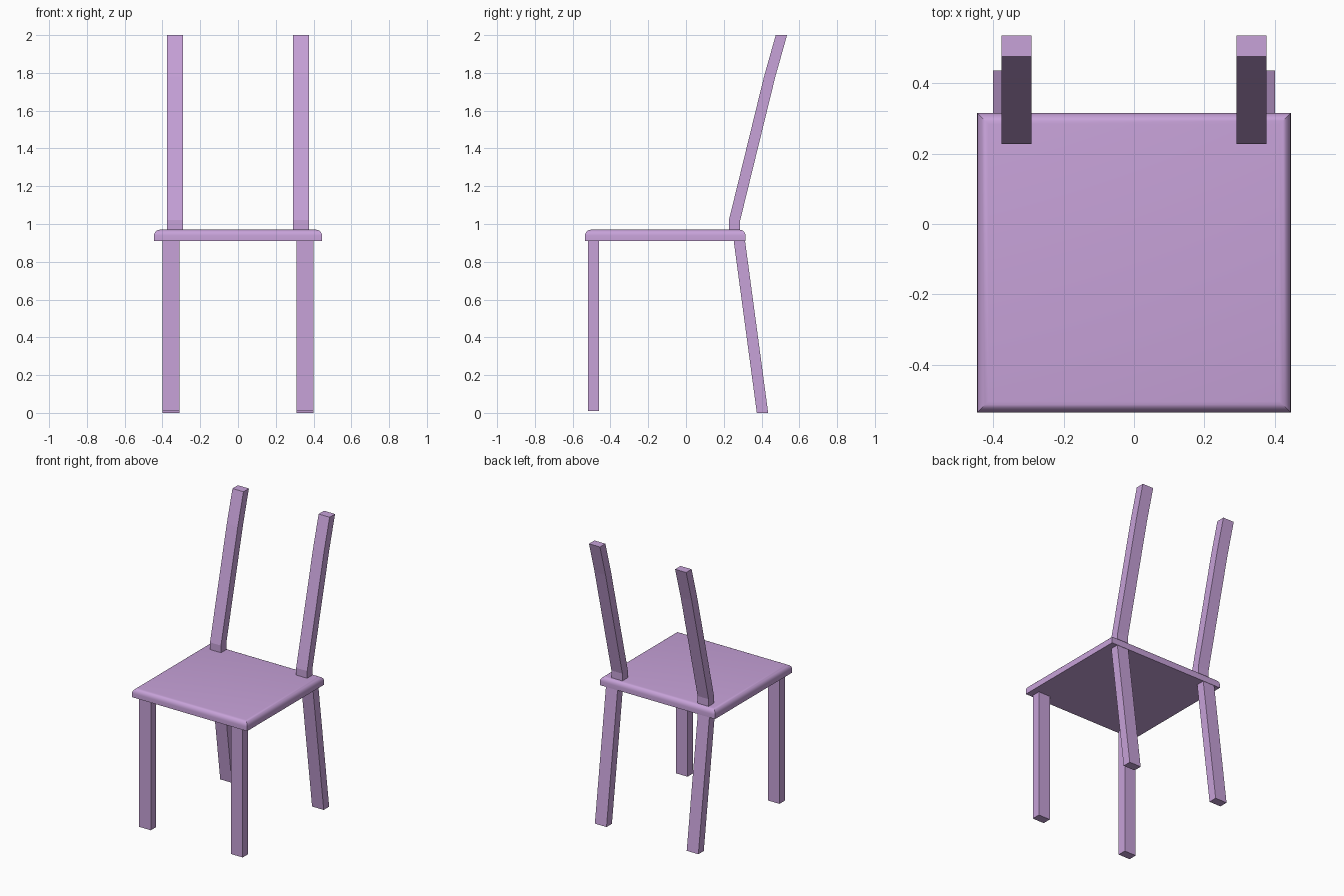
import bpy
import bmesh
import math

cube = bpy.data.objects.get("Cube")
if cube:
    bpy.data.objects.remove(cube, do_unlink=True)

LILAC = (0.57, 0.36, 0.69, 1.0)
lilac = bpy.data.materials.new("lilac paint")
lilac.use_nodes = True
lilac.diffuse_color = LILAC
lilac.node_tree.nodes["Principled BSDF"].inputs["Base Color"].default_value = LILAC


def finish(bm, name):
    bmesh.ops.recalc_face_normals(bm, faces=bm.faces)
    mesh = bpy.data.meshes.new(name)
    bm.to_mesh(mesh)
    bm.free()
    mesh.materials.append(lilac)
    obj = bpy.data.objects.new(name, mesh)
    bpy.context.collection.objects.link(obj)
    return obj


def bar(name, x, path, width=0.09, depth=0.06):
    """Rectangular bar swept through (y, z) centre points, cut level at each."""
    bm = bmesh.new()
    corners = [(-1, -1), (1, -1), (1, 1), (-1, 1)]
    rings = [[bm.verts.new((x + sx * width / 2, y + sy * depth / 2, z))
              for sx, sy in corners] for y, z in path]
    for low, high in zip(rings, rings[1:]):
        for i in range(4):
            j = (i + 1) % 4
            bm.faces.new((low[i], low[j], high[j], high[i]))
    bm.faces.new(rings[0][::-1])
    bm.faces.new(rings[-1])
    return finish(bm, name)


# Seat: flat board with its upper edges rounded over
bm = bmesh.new()
bmesh.ops.create_cube(bm, size=1)
for v in bm.verts:
    v.co.x *= 0.89
    v.co.y = v.co.y * 0.85 - 0.11
    v.co.z = v.co.z * 0.06 + 0.94
top_edges = [e for e in bm.edges if all(v.co.z > 0.95 for v in e.verts)]
bmesh.ops.bevel(bm, geom=top_edges, offset=0.032, segments=5,
                profile=0.5, affect='EDGES')
seat = finish(bm, "seat")
bpy.ops.object.select_all(action='DESELECT')
seat.select_set(True)
bpy.context.view_layer.objects.active = seat
bpy.ops.object.shade_smooth_by_angle(angle=math.radians(35))

# Straight front legs, raked back legs and bent back posts
for side, sign in (("left", 1), ("right", -1)):
    bar("front_leg_" + side, sign * 0.355, [(-0.49, 0.01), (-0.49, 0.915)])
    bar("back_leg_" + side, sign * 0.355, [(0.405, 0.0), (0.282, 0.915)])
    bar("back_post_" + side, sign * 0.333,
        [(0.257, 0.93), (0.257, 1.02), (0.443, 1.78), (0.505, 2.0)],
        width=0.085)
